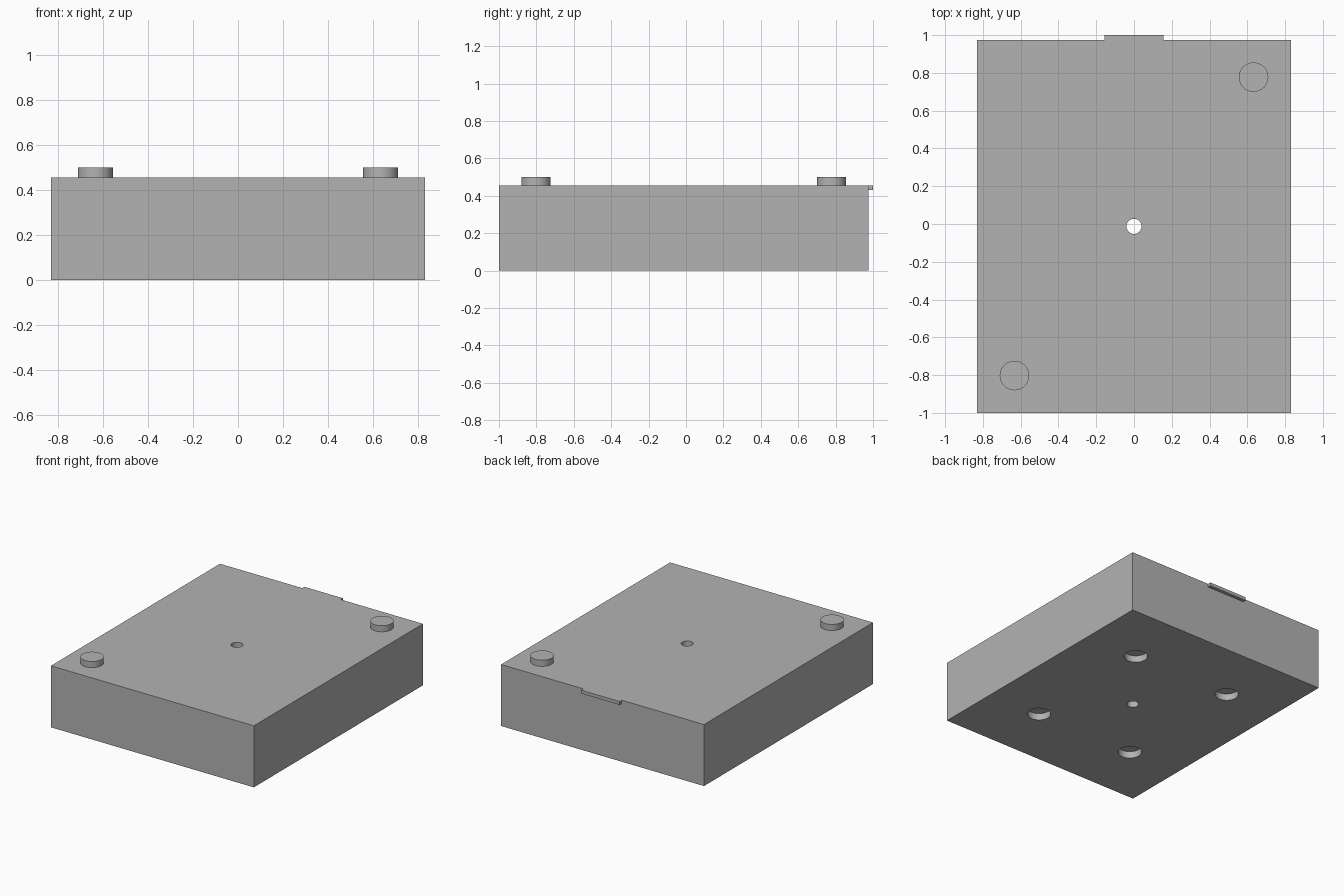
import bpy

old = bpy.data.objects.get("Cube")
if old:
    bpy.data.objects.remove(old, do_unlink=True)

# Single plain grey
grey = bpy.data.materials.new("plain grey")
grey.use_nodes = True
GREY = (0.45, 0.45, 0.45, 1)
grey.diffuse_color = GREY
grey.node_tree.nodes["Principled BSDF"].inputs["Base Color"].default_value = GREY

TOP, BACK, MID = 0.455, 0.975, -0.0125


def finish(name):
    ob = bpy.context.object
    ob.name = name
    ob.data.materials.append(grey)
    return ob


def box(name, lo, hi):
    bpy.ops.mesh.primitive_cube_add(size=1, location=[(a + b) / 2 for a, b in zip(lo, hi)])
    ob = finish(name)
    ob.scale = [b - a for a, b in zip(lo, hi)]
    bpy.ops.object.transform_apply(location=False, rotation=False, scale=True)
    return ob


def cylinder(name, x, y, z0, z1, radius):
    bpy.ops.mesh.primitive_cylinder_add(vertices=48, radius=radius, depth=z1 - z0,
                                        location=(x, y, (z0 + z1) / 2))
    ob = finish(name)
    bpy.ops.object.shade_smooth_by_angle()
    return ob


# Main block
body = box("body", (-0.83, -1, 0), (0.83, BACK, TOP))

# Centre through hole and four shallow sockets underneath
cutters = [cylinder("centre_hole_cutter", 0, MID, -0.1, TOP + 0.1, 0.04)]
for sx in (-1, 1):
    for sy in (-1, 1):
        cutters.append(cylinder("socket_cutter", sx * 0.405, MID + sy * 0.515, -0.05, 0.05, 0.08))
for c in cutters:
    cut = body.modifiers.new("cut", "BOOLEAN")
    cut.operation = "DIFFERENCE"
    cut.solver = "EXACT"
    cut.object = c
    c.hide_render = True
    c.hide_set(True)
    c.display_type = "WIRE"

# Apply the cuts, then remove the helpers
bpy.context.view_layer.objects.active = body
for m in list(body.modifiers):
    bpy.ops.object.modifier_apply(modifier=m.name)
for c in cutters:
    bpy.data.objects.remove(c, do_unlink=True)
bpy.ops.object.select_all(action="DESELECT")
body.select_set(True)
bpy.ops.object.shade_smooth_by_angle()

# Locating pegs on opposite corners
for name, s in (("front_right_peg", -1), ("back_left_peg", 1)):
    cylinder(name, s * 0.633, MID + s * 0.79, TOP - 0.01, 0.5, 0.078)

# Small lip on the back edge
box("back_lip", (-0.157, BACK - 0.01, 0.43), (0.157, 1, TOP))
